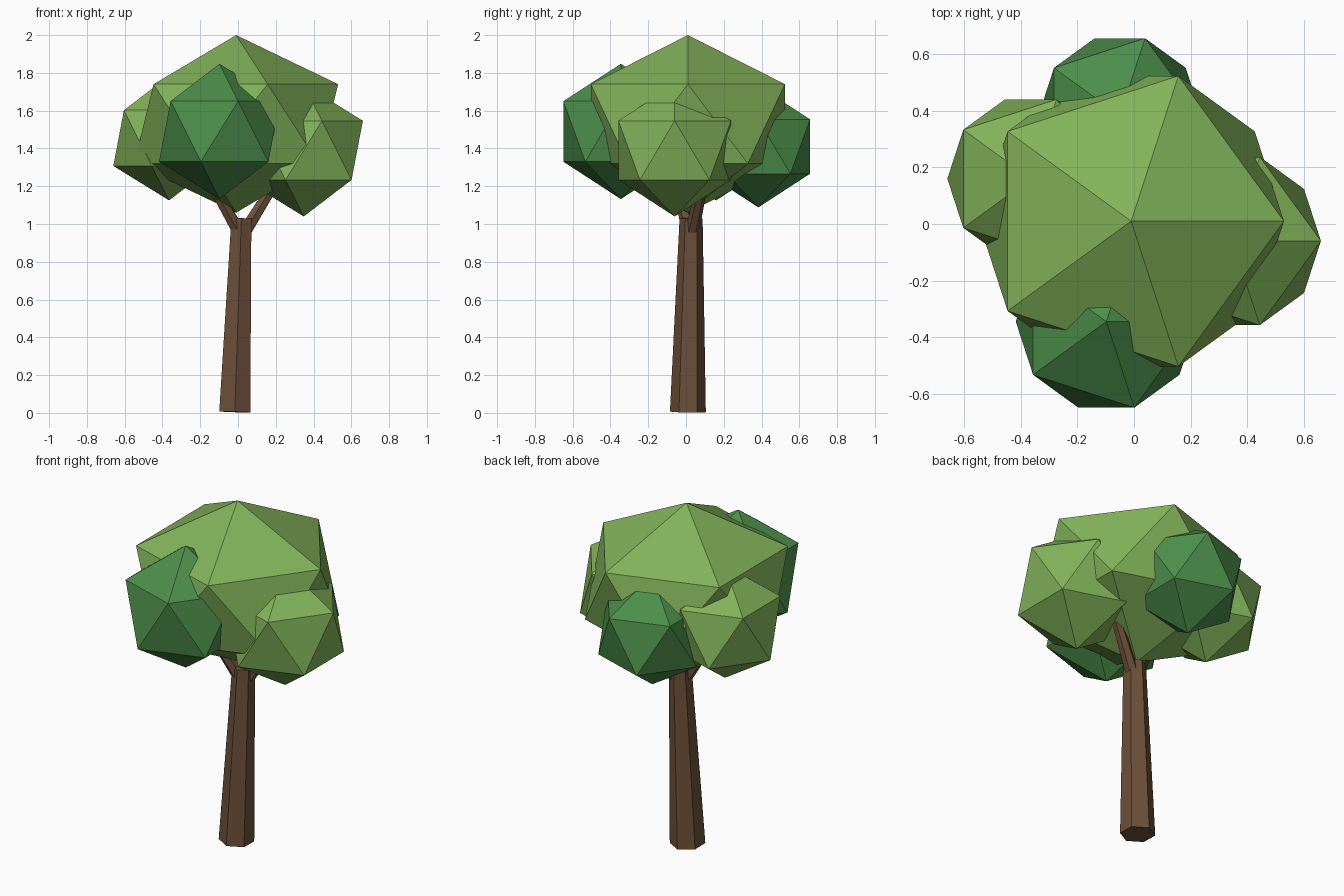
import bpy
from mathutils import Vector

if "Cube" in bpy.data.objects:
    bpy.data.objects.remove(bpy.data.objects["Cube"])


def material(name, rgb):
    m = bpy.data.materials.new(name)
    m.diffuse_color = (*rgb, 1.0)
    m.use_nodes = True
    m.node_tree.nodes["Principled BSDF"].inputs["Base Color"].default_value = m.diffuse_color
    return m


BARK = material("bark_brown", (0.150, 0.078, 0.040))
LIGHT = material("light_green", (0.223, 0.450, 0.102))
DARK = material("dark_green", (0.072, 0.270, 0.069))


def limb(name, start, end, r1, r2):
    """Tapered six-sided cylinder between two points."""
    a, b = Vector(start), Vector(end)
    d = b - a
    bpy.ops.mesh.primitive_cone_add(
        vertices=6, radius1=r1, radius2=r2, depth=d.length, location=(a + b) / 2,
        rotation=Vector((0, 0, 1)).rotation_difference(d).to_euler())
    ob = bpy.context.object
    ob.name = name
    ob.data.materials.append(BARK)


def clump(name, centre, size, mat):
    """Faceted leaf clump with 20 faces."""
    bpy.ops.mesh.primitive_ico_sphere_add(subdivisions=1, radius=1, location=centre)
    ob = bpy.context.object
    ob.name = name
    ob.scale = size
    ob.data.materials.append(mat)


# Leaning trunk and its two branches
limb("trunk", (-0.017, 0.01, 0.005), (0.018, 0.027, 1.03), 0.095, 0.061)
limb("right_branch", (0.03, 0.03, 0.95), (0.26, 0.11, 1.32), 0.038, 0.025)
limb("left_branch", (0.01, 0.02, 0.95), (-0.19, -0.07, 1.30), 0.038, 0.025)

# Flattened main crown
clump("main_crown", (-0.01, 0.01, 1.53), (0.604, 0.604, 0.47), LIGHT)

# Smaller clumps around it
for name, centre, r, mat in (
    ("right_clump", (0.348, -0.06, 1.39), 0.35, LIGHT),
    ("left_clump", (-0.365, 0.16, 1.455), 0.33, LIGHT),
    ("front_clump", (-0.098, -0.345, 1.49), 0.358, DARK),
    ("back_clump", (-0.05, 0.383, 1.41), 0.322, DARK),
):
    clump(name, centre, (r, r, r), mat)
